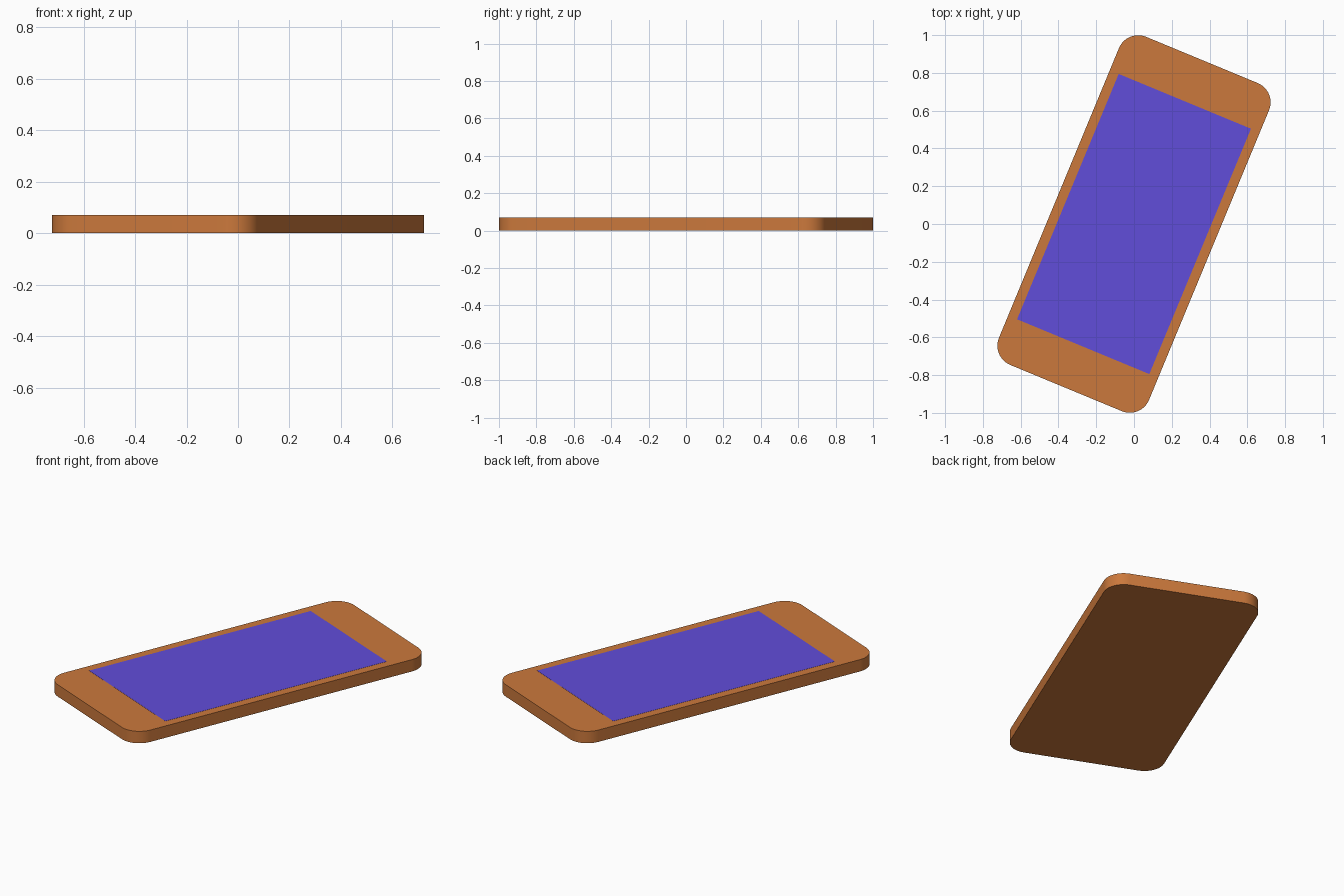
import bpy, bmesh, math

if "Cube" in bpy.data.objects:
    bpy.data.objects.remove(bpy.data.objects["Cube"])

ANGLE = math.radians(-22.5)
THICK = 0.07


def material(name, rgb):
    m = bpy.data.materials.new(name)
    m.diffuse_color = (*rgb, 1.0)
    m.use_nodes = True
    m.node_tree.nodes["Principled BSDF"].inputs["Base Color"].default_value = m.diffuse_color
    return m


def outline(hw, hh, r=0.0, steps=12):
    """Rectangle outline, with rounded corners when r > 0."""
    pts = []
    for i, (sx, sy) in enumerate([(1, 1), (-1, 1), (-1, -1), (1, -1)]):
        cx, cy = sx * (hw - r), sy * (hh - r)
        for k in range(steps + 1 if r else 1):
            a = math.pi / 2 * (i + k / steps)
            pts.append((cx + r * math.cos(a), cy + r * math.sin(a)))
    return pts


def slab(name, pts, z0, z1, mat):
    """Extrude an outline from z0 to z1."""
    bm = bmesh.new()
    base = bm.faces.new([bm.verts.new((x, y, z0)) for x, y in pts])
    top = bmesh.ops.extrude_face_region(bm, geom=[base], use_keep_orig=True)
    for v in top["geom"]:
        if isinstance(v, bmesh.types.BMVert):
            v.co.z = z1
    bmesh.ops.recalc_face_normals(bm, faces=bm.faces)
    mesh = bpy.data.meshes.new(name)
    bm.to_mesh(mesh)
    bm.free()
    mesh.materials.append(mat)
    ob = bpy.data.objects.new(name, mesh)
    bpy.context.collection.objects.link(ob)
    ob.rotation_euler.z = ANGLE
    bpy.ops.object.select_all(action='DESELECT')
    ob.select_set(True)
    bpy.context.view_layer.objects.active = ob
    bpy.ops.object.shade_smooth_by_angle(angle=math.radians(30))
    return ob


# Rounded handset body
slab("body", outline(0.43, 0.94, 0.11), 0.0, THICK, material("casing", (0.60, 0.19, 0.045)))

# Display, practically flush with the top face
slab("screen", outline(0.379, 0.703), THICK - 0.004, THICK + 0.0008,
     material("display", (0.12, 0.075, 0.70)))
